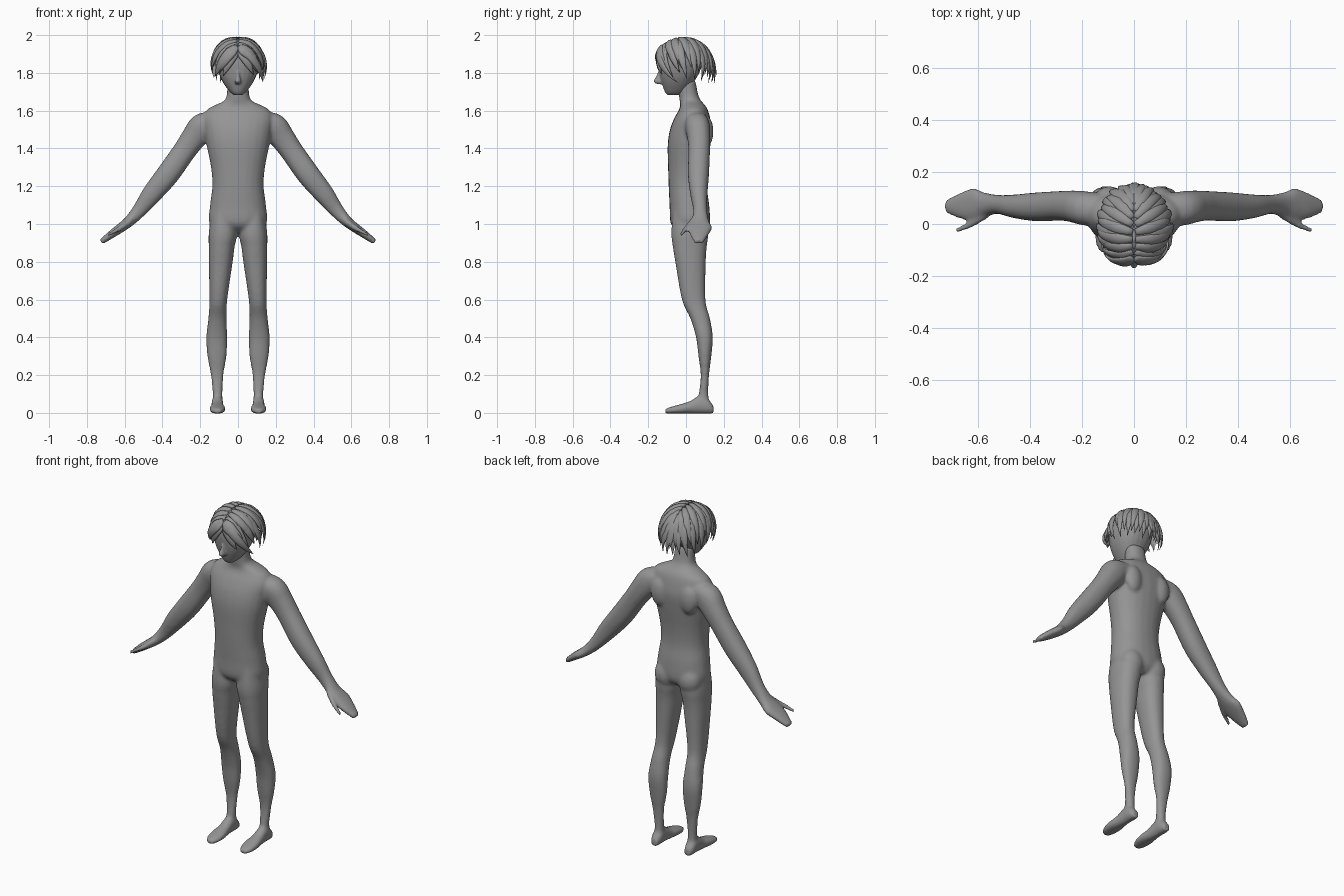
import bpy, bmesh, math, random
from mathutils import Vector, Matrix

random.seed(4)
if "Cube" in bpy.data.objects:
    bpy.data.objects.remove(bpy.data.objects["Cube"], do_unlink=True)

X, Y, Z = Vector((1, 0, 0)), Vector((0, 1, 0)), Vector((0, 0, 1))

# One plain grey for everything
grey = bpy.data.materials.new("clay_grey")
grey.use_nodes = True
grey.diffuse_color = (0.3, 0.3, 0.3, 1)
grey.node_tree.nodes["Principled BSDF"].inputs["Base Color"].default_value = grey.diffuse_color


def resample(rows, steps=4):
    """Catmull-Rom interpolation of rows of numbers."""
    out = []
    for i in range(len(rows) - 1):
        quad = [rows[max(i - 1, 0)], rows[i], rows[i + 1], rows[min(i + 2, len(rows) - 1)]]
        for k in range(steps):
            t = k / steps
            out.append([b + t / 2 * (c - a + t * (2 * a - 5 * b + 4 * c - d + t * (3 * (b - c) + d - a)))
                        for a, b, c, d in zip(*quad)])
    return out + [list(rows[-1])]


def ring(centre, u, v, sides=24, power=0.9):
    points = []
    for i in range(sides):
        a = math.tau * i / sides
        c, s = math.cos(a), math.sin(a)
        points.append(centre + u * math.copysign(abs(c) ** power, c)
                      + v * math.copysign(abs(s) ** power, s))
    return points


def loft(bm, rings):
    loops = [[bm.verts.new(p) for p in r] for r in rings]
    n = len(loops[0])
    for low, high in zip(loops, loops[1:]):
        for i in range(n):
            j = (i + 1) % n
            bm.faces.new((low[i], low[j], high[j], high[i]))
    bm.faces.new(loops[0][::-1])
    bm.faces.new(loops[-1])


def blob(bm, centre, radii, turn=0):
    matrix = (Matrix.Translation(centre) @ Matrix.Rotation(turn, 4, "Z")
              @ Matrix.Diagonal((*radii, 1)))
    bmesh.ops.create_icosphere(bm, subdivisions=3, radius=1, matrix=matrix)


def stack(bm, rows):
    """Loft level sections given as z, x centre, half width, front y, back y."""
    loft(bm, [ring(Vector((x, (f + b) / 2, z)), X * w, Y * (b - f) / 2)
              for z, x, w, f, b in resample(rows)])


def finish(bm, name, voxel=None, rounds=0):
    bmesh.ops.recalc_face_normals(bm, faces=bm.faces)
    mesh = bpy.data.meshes.new(name)
    bm.to_mesh(mesh)
    bm.free()
    mesh.materials.append(grey)
    mesh.shade_smooth()
    ob = bpy.data.objects.new(name, mesh)
    bpy.context.collection.objects.link(ob)
    if voxel:
        remesh = ob.modifiers.new("blend", "REMESH")
        remesh.mode = "VOXEL"
        remesh.voxel_size = voxel
        remesh.use_smooth_shade = True
        soften = ob.modifiers.new("soften", "SMOOTH")
        soften.factor = 0.5
        soften.iterations = rounds
    return ob


# Torso and neck: z, half width, front, back
torso = [(.955, .07, -.03, .09), (1, .15, -.08, .125), (1.1, .148, -.087, .123),
         (1.2, .136, -.092, .11), (1.3, .143, -.095, .114), (1.42, .167, -.097, .13),
         (1.5, .18, -.085, .137), (1.56, .186, -.062, .128), (1.605, .165, -.037, .115),
         (1.63, .12, -.03, .1), (1.65, .077, -.033, .082), (1.68, .06, -.037, .066),
         (1.76, .056, -.04, .05)]
# Leg: z, inner x, outer x, front, back
leg = [(1.06, .02, .14, -.07, .11), (.95, .005, .155, -.078, .118), (.88, .018, .155, -.07, .11),
       (.8, .028, .155, -.057, .105), (.6, .057, .151, -.022, .103), (.5, .061, .157, .023, .127),
       (.4, .057, .168, .053, .142), (.3, .061, .162, .066, .134), (.2, .077, .144, .078, .122),
       (.1, .082, .134, .068, .118), (.04, .08, .137, .06, .127)]
# Foot: y, half width, top
foot = [(-.11, .02, .022), (-.08, .037, .032), (-.03, .043, .046), (.02, .035, .062),
        (.07, .031, .09), (.11, .031, .08), (.145, .022, .04)]
# Arm and hand: x, z, half thickness, y centre, half depth
arm = [(.12, 1.545, .05, .055, .06), (.185, 1.515, .074, .06, .066), (.235, 1.455, .067, .068, .061),
       (.285, 1.385, .061, .07, .057), (.37, 1.265, .061, .066, .056), (.455, 1.16, .053, .068, .046),
       (.52, 1.075, .039, .075, .037), (.575, 1.015, .029, .075, .046), (.62, .98, .025, .076, .062),
       (.67, .945, .021, .07, .05), (.725, .904, .014, .068, .025)]
# Thumb: x, y, z, radius
thumb = [(.56, .045, 1.02), (.61, .012, .985), (.645, -.008, .966), (.69, -.027, .942)]

bm = bmesh.new()
stack(bm, [(z, 0, w, f, b) for z, w, f, b in torso])
for s in (-1, 1):
    stack(bm, [(z, s * (i + o) / 2, (o - i) / 2, f, b) for z, i, o, f, b in leg])
    loft(bm, [ring(Vector((s * .109, y, top / 2 - .002)), X * w, Z * (top / 2 + .002))
              for y, w, top in resample(foot)])
    rows = resample(arm)
    rings = []
    for i, (x, z, thick, y, depth) in enumerate(rows):
        before, after = rows[max(i - 1, 0)], rows[min(i + 1, len(rows) - 1)]
        across = Vector((s * (before[1] - after[1]), 0, after[0] - before[0])).normalized()
        rings.append(ring(Vector((s * x, y, z)), Y * depth, across * thick))
    loft(bm, rings)
    path = resample(thumb)
    loft(bm, [ring(Vector((s * x, y, z)), Y * r, Z * r, 12)
              for (x, y, z), r in zip(path, [.022 - .001 * k for k in range(len(path))])])
    # Shoulder blades and seat
    blob(bm, (s * .095, .112, 1.49), (.05, .033, .08))
    blob(bm, (s * .075, .07, 1.0), (.07, .06, .08))
finish(bm, "body", .009, 6)

# Head: z, half width, front, back, with the nose on its front
bm = bmesh.new()
skull = [(1.683, .022, -.098, -.04), (1.7, .044, -.112, 0), (1.75, .08, -.13, .04),
         (1.8, .102, -.141, .07), (1.86, .112, -.145, .088), (1.92, .102, -.132, .08),
         (1.96, .07, -.1, .05), (1.98, .03, -.06, .01)]
stack(bm, [(z, 0, w, f, b) for z, w, f, b in skull])
nose = [(1.82, .008, -.143), (1.785, .011, -.156), (1.755, .017, -.172), (1.74, .011, -.15)]
stack(bm, [(z, 0, w, f, -.1) for z, w, f in nose])
finish(bm, "head", .005, 2)

# Eyes with lids above them
for s, side in ((-1, "right"), (1, "left")):
    bm = bmesh.new()
    blob(bm, (s * .047, -.126, 1.828), (.021, .011, .008), s * .25)
    finish(bm, side + "_eye")
    bm = bmesh.new()
    blob(bm, (s * .047, -.127, 1.84), (.026, .013, .004), s * .25)
    finish(bm, side + "_eyelid")

# Hair: tapered locks swept over the skull from a middle parting
SCALP = Vector((0, -.015, 1.86))
SIZE = Matrix.Diagonal((.125, .135, .12))


def lock(bm, side, angle, tip_z, width, lift, reach, root=None):
    """Angle runs from 0 at the front to 180 at the back."""
    tilt = math.radians(-65 + 115 * (angle - 30) / 150 if root is None else root)
    start = Vector((side * .04, math.sin(tilt), math.cos(tilt))).normalized()
    a = math.radians(angle)
    tip = Vector((side * math.sin(a) * reach, -math.cos(a) * reach, (tip_z - SCALP.z) / .12))
    end, length = tip.normalized(), tip.length
    steps = 12
    path = []
    for i in range(steps + 1):
        t = i / steps
        grow = lift + (length - lift) * t ** 2.5
        path.append(SCALP + SIZE @ (start.slerp(end, t) * grow))
    rings = []
    for i, p in enumerate(path):
        t = i / steps
        along = path[min(i + 1, steps)] - path[max(i - 1, 0)]
        across = along.cross(p - SCALP).normalized()
        out = across.cross(along).normalized()
        taper = min(1, .5 + 2 * t) * max(.03, 1 - t ** 3)
        rings.append(ring(p, across * width * taper, out * .012 * taper, 8, 1))
    loft(bm, rings)


bm = bmesh.new()
for side in (-1, 1):
    # Long under layer, then a shorter top layer
    for lift, first, rise, width in ((1, 38, 0, .027), (1.05, 46, .04, .024)):
        for k in range(10):
            angle = min(first + 15 * k, 178)
            back = max(0, (angle - 80) / 100)
            tip_z = 1.795 - .055 * back + rise + random.uniform(-.02, .015)
            reach = 1.06 + .2 * back + random.uniform(-.04, .05)
            lock(bm, side, angle, tip_z, width, lift, reach)
# Fringe swept to both sides
for side, angle, tip_z, width in ((-1, 50, 1.8, .034), (-1, 62, 1.78, .03),
                                  (1, 42, 1.85, .034), (1, 58, 1.82, .032), (1, 78, 1.75, .026)):
    lock(bm, side, angle, tip_z, width, 1.09, 1.08, -52)
finish(bm, "hair")
